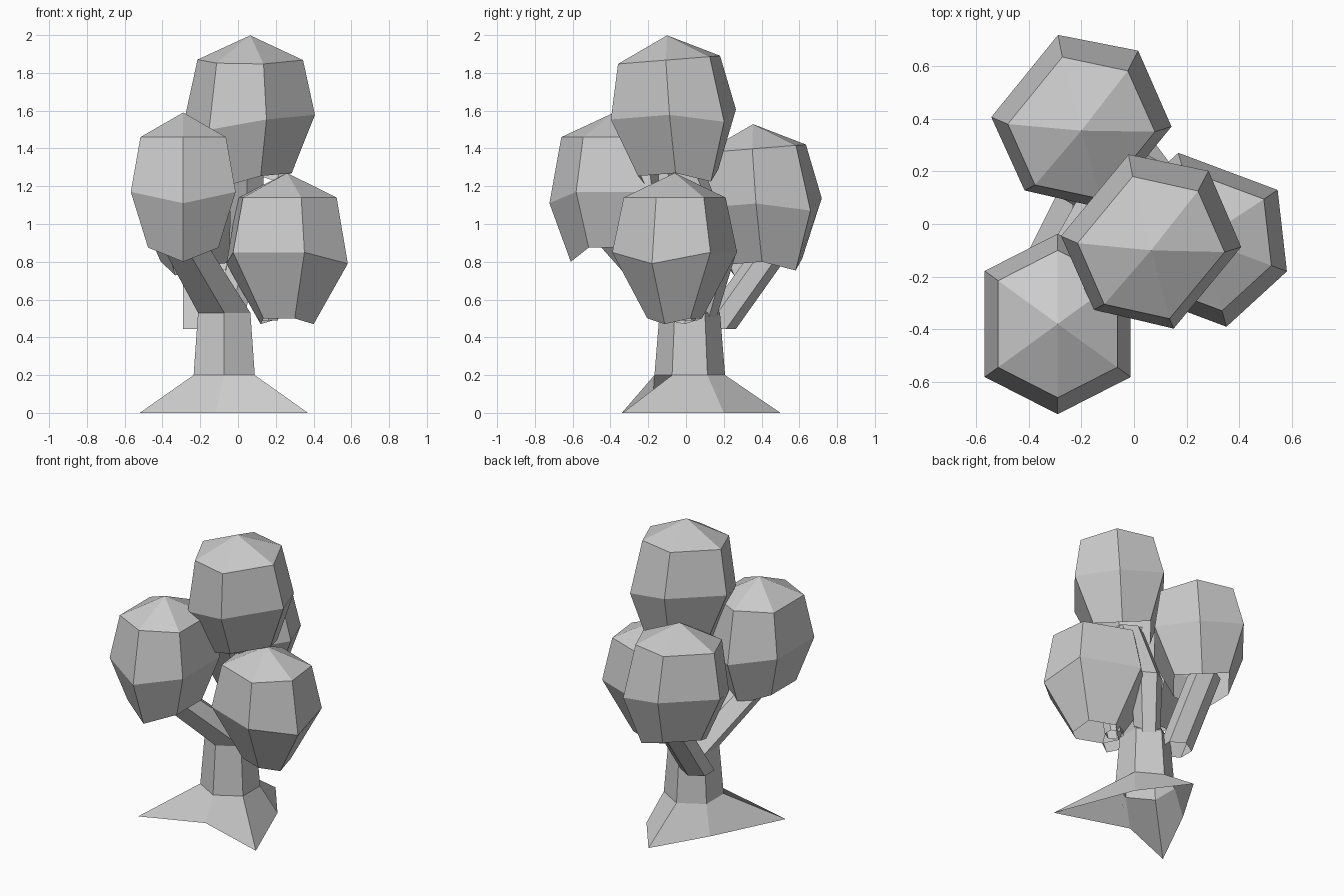
import bpy, bmesh
from math import radians, cos, sin
from mathutils import Vector, Matrix

if "Cube" in bpy.data.objects:
    bpy.data.objects.remove(bpy.data.objects["Cube"])

# shared six-sided section: two "axis" corners (index 1 and 4) sit opposite each other
ANGLES = [radians(a) for a in (-54, 0, 54, 126, 180, 234)]


def loft(name, rings, apex=None):
    """Skin consecutive rings of points, open at the start; optionally finish in a point."""
    bm = bmesh.new()
    loops = [[bm.verts.new(p) for p in ring] for ring in rings]
    n = len(loops[0])
    for a, b in zip(loops, loops[1:]):
        for i in range(n):
            j = (i + 1) % n
            bm.faces.new((a[i], a[j], b[j], b[i]))
    if apex is not None:
        tip = bm.verts.new(apex)
        for i in range(n):
            bm.faces.new((loops[-1][i], loops[-1][(i + 1) % n], tip))
    mesh = bpy.data.meshes.new(name)
    bm.to_mesh(mesh)
    bm.free()
    obj = bpy.data.objects.new(name, mesh)
    bpy.context.collection.objects.link(obj)
    return obj


def section(r, z, dip=0.0):
    return [Vector((r * cos(a), r * sin(a), z - (dip if i in (1, 4) else 0)))
            for i, a in enumerate(ANGLES)]


def foliage(name, x, y, top, turn, lean=0.0, r_low=0.22, z_low=-0.29, dip_low=0.06):
    """Hollow clump: open low ring, wide middle ring, shoulder ring and peak."""
    rings = [section(r_low, z_low, dip_low), section(0.343, 0.02, 0.06), section(0.28, 0.31)]
    obj = loft(name, rings, apex=Vector((0, 0, 0.44)))
    obj.matrix_world = (Matrix.Translation((x, y, top - 0.44))
                        @ Matrix.Rotation(lean, 4, 'X')
                        @ Matrix.Rotation(radians(turn), 4, 'Z'))
    return obj


def flat_hex(x, y, z, r):
    return [Vector((x + r * cos(radians(30 + 60 * i)), y + r * sin(radians(30 + 60 * i)), z))
            for i in range(6)]


def branch(name, *stations):
    return loft(name, [flat_hex(*s) for s in stations])


# foliage clumps
foliage("foliage_top", 0.065, -0.065, 2.0, 50.5, lean=0.08)
foliage("foliage_back", -0.2, 0.39, 1.53, 51, lean=0.08, r_low=0.21)
foliage("foliage_right", 0.26, -0.06, 1.27, -20.5, r_low=0.15, z_low=-0.33, dip_low=0.03)
foliage("foliage_front", -0.29, -0.38, 1.59, 90, r_low=0.23, z_low=-0.275, dip_low=0.075)

# trunk with three root spikes, open underneath, bending into the front clump
roots = [Vector((x, y, 0)) for x, y in ((0.16, 0.2), (-0.065, 0.5), (-0.28, 0.14),
                                        (-0.52, -0.34), (-0.12, -0.18), (0.37, -0.335))]
loft("trunk", [roots, flat_hex(-0.073, 0.02, 0.2, 0.187), flat_hex(-0.073, 0.02, 0.53, 0.16),
               flat_hex(-0.29, -0.33, 0.9, 0.14)])

# branches carrying the other clumps
branch("branch_top", (-0.04, 0.08, 0.5, 0.08), (0.04, 0.17, 0.86, 0.1), (0.05, 0.0, 1.27, 0.1))
branch("branch_back", (-0.2, 0.16, 0.445, 0.105), (-0.2, 0.44, 0.84, 0.105))
branch("branch_right", (0.16, 0.0, 0.49, 0.06), (0.2, -0.03, 0.8, 0.06))
